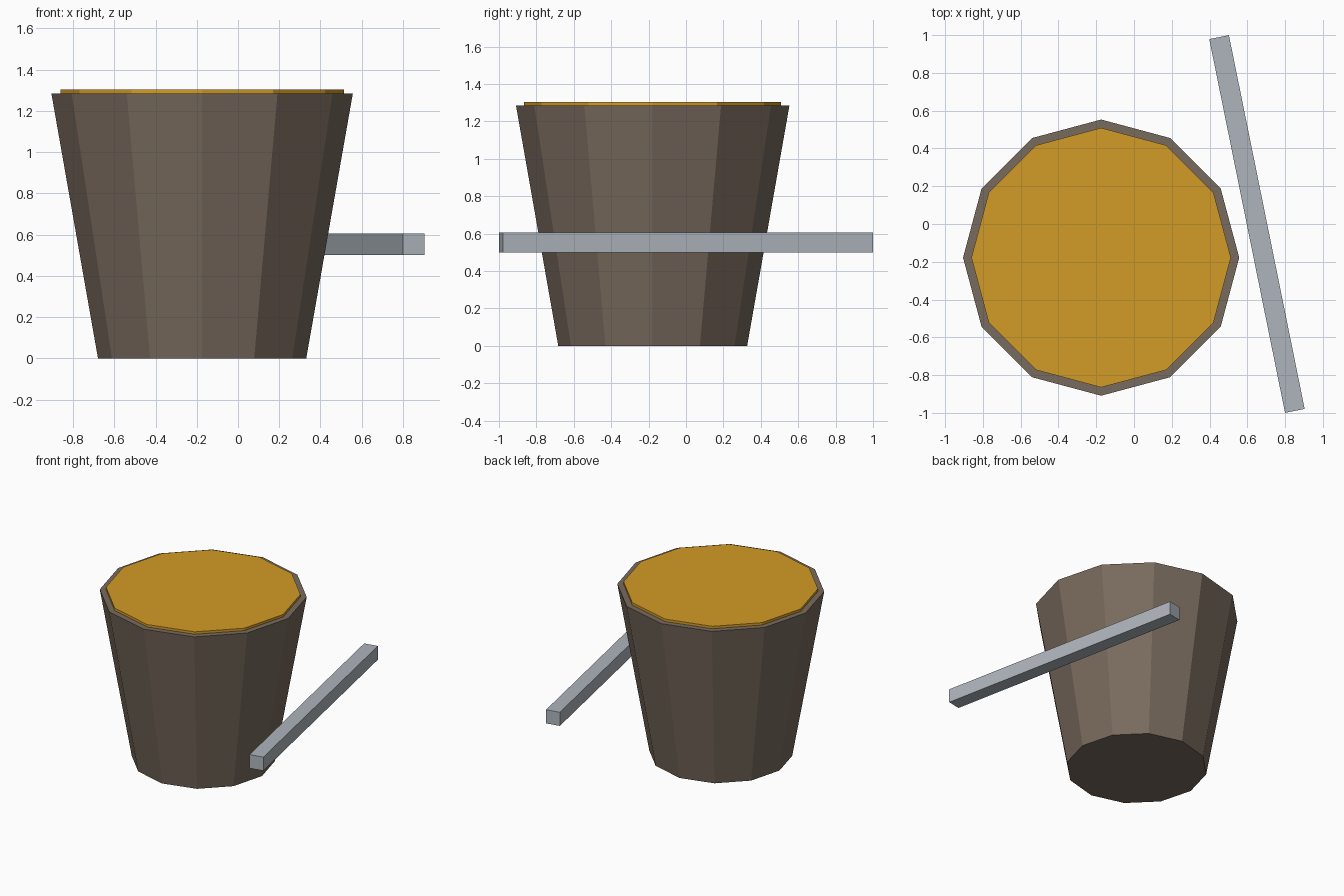
import bpy
from math import radians

if "Cube" in bpy.data.objects:
    bpy.data.objects.remove(bpy.data.objects["Cube"])

CX, CY = -0.174, -0.178


def paint(obj, name, rgb):
    mat = bpy.data.materials.new(name)
    mat.diffuse_color = (*rgb, 1)
    mat.use_nodes = True
    mat.node_tree.nodes["Principled BSDF"].inputs["Base Color"].default_value = mat.diffuse_color
    obj.data.materials.append(mat)


def frustum(name, r_low, r_high, z_low, z_high):
    # 12-sided, flat-shaded, with corners on the x and y axes
    bpy.ops.mesh.primitive_cone_add(
        vertices=12, radius1=r_low, radius2=r_high, depth=z_high - z_low,
        location=(CX, CY, (z_low + z_high) / 2))
    obj = bpy.context.object
    obj.name = name
    return obj


# Tapered bucket body
bucket = frustum("bucket", 0.505, 0.731, 0, 1.285)
paint(bucket, "brown", (0.19, 0.145, 0.11))

# Golden fill, standing slightly proud of the rim
fill = frustum("fill", 0.687, 0.687, 1.262, 1.304)
paint(fill, "gold", (0.65, 0.33, 0.02))

# Slanted square bar beside the bucket
bpy.ops.mesh.primitive_cube_add(
    size=1, location=(0.651, 0, 0.553), rotation=(0, 0, radians(11.46)))
bar = bpy.context.object
bar.name = "bar"
bar.scale = (0.106, 2.019, 0.106)
paint(bar, "steel", (0.42, 0.46, 0.5))
